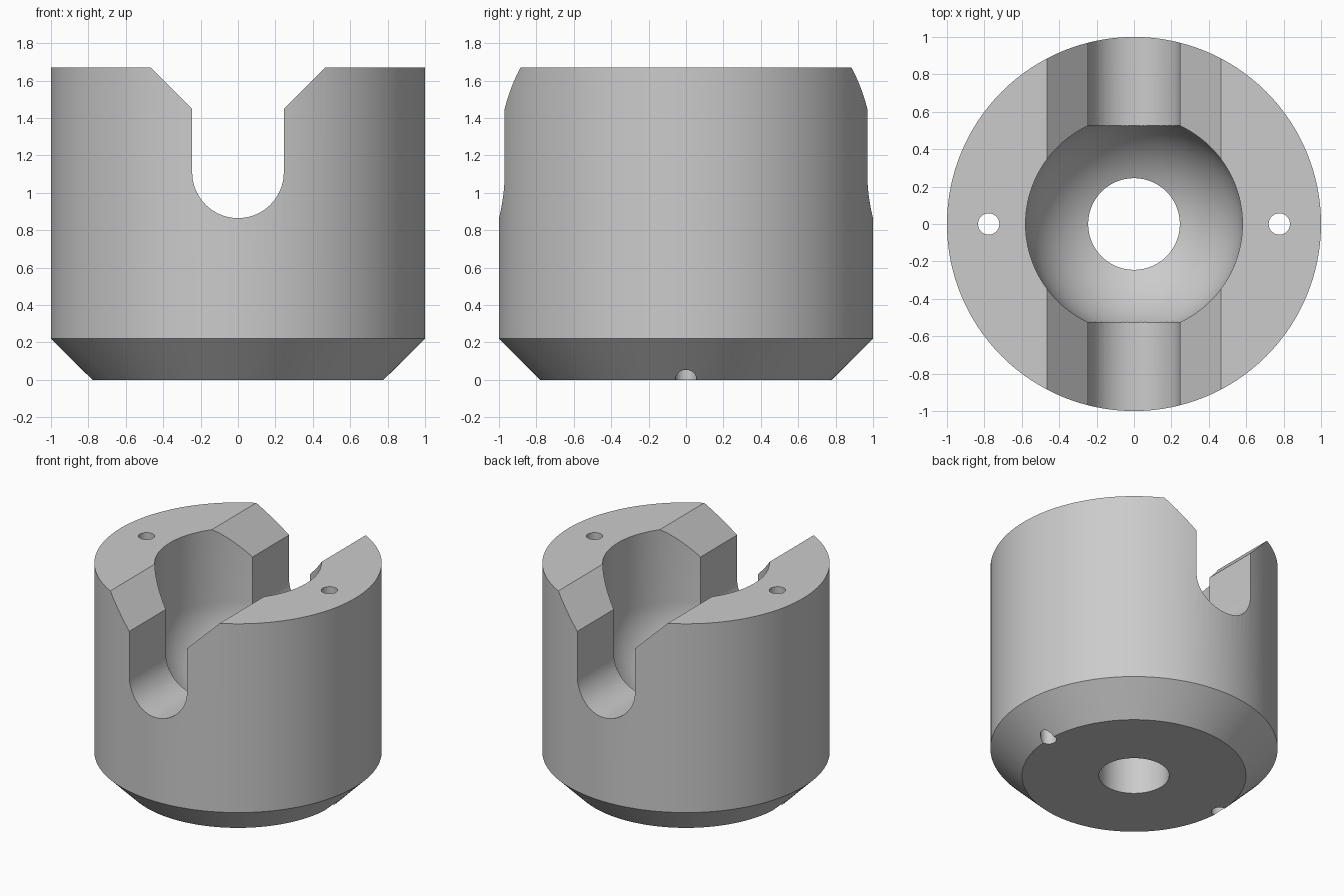
import bpy
import bmesh
from math import cos, sin, pi, radians, sqrt
from mathutils import Vector

if "Cube" in bpy.data.objects:
    bpy.data.objects.remove(bpy.data.objects["Cube"], do_unlink=True)

HEIGHT = 1.67
SLOT_R = 0.245      # slot half width, also the radius of the central bore
CAVITY_R = 0.58
AXIS_Z = 1.11       # height of the slot axis and cavity centre
CHAMFER = 0.22
PIN_X, PIN_R = 0.777, 0.057


def finish(bm, name):
    bmesh.ops.recalc_face_normals(bm, faces=bm.faces)
    mesh = bpy.data.meshes.new(name)
    bm.to_mesh(mesh)
    bm.free()
    ob = bpy.data.objects.new(name, mesh)
    bpy.context.collection.objects.link(ob)
    return ob


def lathe(name, profile, sides=128, x=0):
    """Closed solid of revolution from (radius, z) points."""
    bm = bmesh.new()
    verts = [bm.verts.new((r, 0, z)) for r, z in profile]
    edges = [bm.edges.new(pair) for pair in zip(verts, verts[1:])]
    bmesh.ops.spin(bm, geom=verts + edges, cent=(0, 0, 0), axis=(0, 0, 1),
                   angle=2 * pi, steps=sides)
    bmesh.ops.remove_doubles(bm, verts=bm.verts, dist=1e-5)
    bmesh.ops.holes_fill(bm, edges=bm.edges, sides=0)
    bmesh.ops.translate(bm, verts=bm.verts, vec=(x, 0, 0))
    return finish(bm, name)


def prism(name, outline, half_length):
    """Extrude an (x, z) outline along y."""
    bm = bmesh.new()
    face = bm.faces.new([bm.verts.new((x, -half_length, z)) for x, z in outline])
    out = bmesh.ops.extrude_face_region(bm, geom=[face])
    moved = [v for v in out["geom"] if isinstance(v, bmesh.types.BMVert)]
    bmesh.ops.translate(bm, verts=moved, vec=Vector((0, 2 * half_length, 0)))
    return finish(bm, name)


# Round body with a chamfered foot
body = lathe("socket_body", [(1 - CHAMFER, 0), (1, CHAMFER), (1, HEIGHT)])

# Central bore opening into a ball-bottomed cavity
start = math_start = -sqrt(CAVITY_R ** 2 - SLOT_R ** 2)
steps = 24
bowl = []
for i in range(steps + 1):
    z = sin(i / steps * pi / 2 - pi / 2) * CAVITY_R
    if z > start + 0.005:
        bowl.append((sqrt(CAVITY_R ** 2 - z * z), AXIS_Z + z))
cavity = lathe("cavity_cutter", [(SLOT_R, -0.1), (SLOT_R, AXIS_Z + start)]
               + bowl + [(CAVITY_R, HEIGHT + 0.2)])

# Round-bottomed slot through front and back, flared at the top
arc = [(SLOT_R * cos(a), AXIS_Z + SLOT_R * sin(a))
       for a in (pi + pi * i / 40 for i in range(41))]
flare_z, top = 1.45, HEIGHT + 0.1
flare_x = SLOT_R + top - flare_z
slot = prism("slot_cutter", arc + [(SLOT_R, flare_z), (flare_x, top),
                                   (-flare_x, top), (-SLOT_R, flare_z)], 1.2)

# Two small pin holes through the full height
pins = [lathe("pin_hole_cutter", [(PIN_R, -0.1), (PIN_R, HEIGHT + 0.1)], 32, s * PIN_X)
        for s in (-1, 1)]

# Cut everything out of the body
bpy.ops.object.select_all(action="DESELECT")
bpy.context.view_layer.objects.active = body
body.select_set(True)
for cutter in [cavity, slot] + pins:
    cutter.hide_render = True
    mod = body.modifiers.new("cut", "BOOLEAN")
    mod.operation = "DIFFERENCE"
    mod.solver = "EXACT"
    mod.object = cutter
    bpy.ops.object.modifier_apply(modifier=mod.name)
    bpy.data.objects.remove(cutter, do_unlink=True)

# Plain grey metal
grey = bpy.data.materials.new("light_grey")
grey.use_nodes = True
colour = (0.6, 0.6, 0.6, 1)
grey.diffuse_color = colour
grey.node_tree.nodes["Principled BSDF"].inputs["Base Color"].default_value = colour
body.data.materials.clear()
body.data.materials.append(grey)

bpy.ops.object.shade_smooth_by_angle(angle=radians(25))
